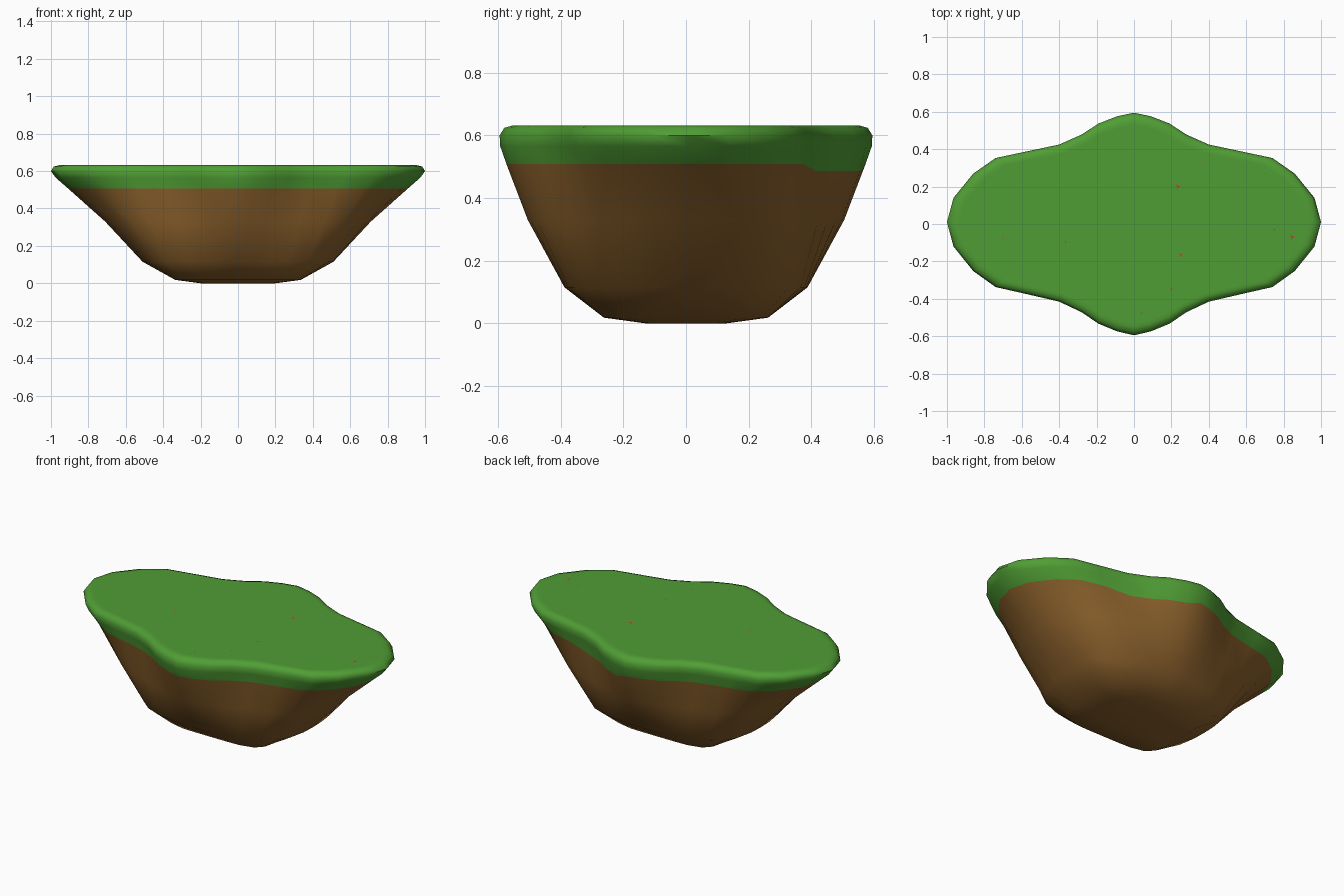
import bpy, bmesh, math

if "Cube" in bpy.data.objects:
    bpy.data.objects.remove(bpy.data.objects["Cube"])


def material(name, rgb):
    m = bpy.data.materials.new(name)
    m.diffuse_color = (*rgb, 1)
    m.use_nodes = True
    m.node_tree.nodes["Principled BSDF"].inputs["Base Color"].default_value = m.diffuse_color
    return m


grass = material("grass green", (0.08, 0.34, 0.035))
earth = material("earth brown", (0.26, 0.12, 0.025))
red = material("flower red", (0.5, 0.05, 0.04))

# One quarter of the lobed rim outline, mirrored into a full loop
quarter = [(1, 0), (.965, .13), (.86, .26), (.74, .345), (.58, .38), (.40, .42),
           (.28, .475), (.19, .535), (.09, .575), (0, .595)]
outline = (quarter + [(-x, y) for x, y in quarter[-2::-1]]
           + [(-x, -y) for x, y in quarter[1:]]
           + [(x, -y) for x, y in quarter[-2:0:-1]])

# Levels: height, half width, half depth, lobe strength, corner squareness
levels = [(.632, .93, .53, 1, 2), (.632, .955, .552, 1, 2), (.624, .985, .580, 1, 2),
          (.60, 1, .595, 1, 2), (.565, .975, .593, 1, 2), (.508, .91, .573, .95, 2),
          (.33, .71, .505, .5, 2.5), (.115, .51, .388, .1, 3),
          (.018, .335, .262, 0, 5), (0, .20, .13, 0, 5)]
GRASS_BANDS = 5


def ring_point(p, level):
    z, rx, ry, lobe, n = level
    u, v = p[0], p[1] / .595
    a = math.atan2(v, u)
    c, s = math.cos(a), math.sin(a)
    # lower back right and front left corners are fuller
    if z < .4 and c * s > 0:
        n += .7 if c > 0 else .4
    r = (abs(c) ** n + abs(s) ** n) ** (-1 / n)
    r = lobe * math.hypot(u, v) + (1 - lobe) * r
    x, y = r * c * rx, r * s * ry
    # grass hangs a little lower on the back right
    if z == .508 and y > .4 and x > .05:
        z -= .022
    return x, y + .01 * abs(c) * lobe, z


# Island body lofted through the levels
bm = bmesh.new()
rings = [[bm.verts.new(ring_point(p, lv)) for p in outline] for lv in levels]
count = len(outline)
bm.faces.new(rings[0])
for k in range(len(rings) - 1):
    for i in range(count):
        j = (i + 1) % count
        f = bm.faces.new((rings[k][i], rings[k + 1][i], rings[k + 1][j], rings[k][j]))
        f.material_index = 0 if k < GRASS_BANDS else 1
base = bm.faces.new(rings[-1][::-1])
base.material_index = 1
bmesh.ops.recalc_face_normals(bm, faces=bm.faces)
mesh = bpy.data.meshes.new("island")
bm.to_mesh(mesh)
bm.free()
mesh.materials.append(grass)
mesh.materials.append(earth)
island = bpy.data.objects.new("island", mesh)
bpy.context.collection.objects.link(island)
bpy.context.view_layer.objects.active = island
island.select_set(True)
bpy.ops.object.shade_smooth_by_angle(angle=math.radians(60))

# Tiny red petals lying on the grass
bm = bmesh.new()
for x, y, s in [(.235, .2, .02), (.845, -.07, .02), (.25, -.165, .014), (.2, -.35, .012),
                (.75, -.03, .01), (-.365, -.095, .01), (.04, -.475, .01), (.365, .33, .008),
                (-.7, -.075, .007), (.705, .27, .006)]:
    for a in (.2, 2.3, 4.4):
        tip = (x + s * math.cos(a), y + s * math.sin(a))
        w = (-.25 * s * math.sin(a), .25 * s * math.cos(a))
        bm.faces.new([bm.verts.new((px, py, .634)) for px, py in
                      ((x + w[0], y + w[1]), (x - w[0], y - w[1]), tip)])
mesh = bpy.data.meshes.new("flower_specks")
bm.to_mesh(mesh)
bm.free()
mesh.materials.append(red)
bpy.context.collection.objects.link(bpy.data.objects.new("flower_specks", mesh))
